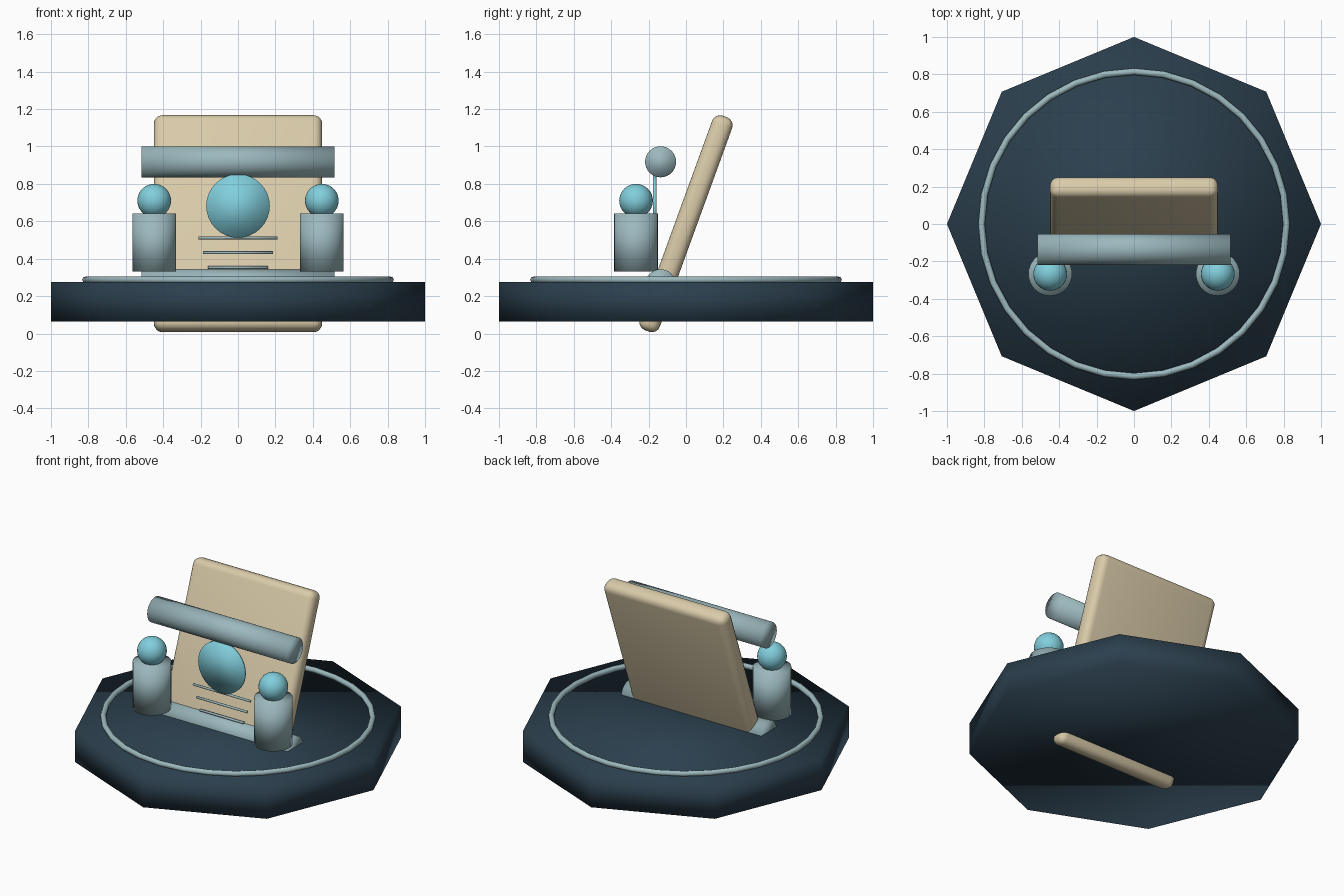
import bpy
from math import radians, pi

if "Cube" in bpy.data.objects:
    bpy.data.objects.remove(bpy.data.objects["Cube"])


def material(name, rgb):
    m = bpy.data.materials.new(name)
    m.diffuse_color = (*rgb, 1)
    m.use_nodes = True
    m.node_tree.nodes["Principled BSDF"].inputs["Base Color"].default_value = m.diffuse_color
    return m


NAVY = material("navy", (0.024, 0.05, 0.075))
STEEL = material("steel", (0.33, 0.48, 0.51))
CYAN = material("cyan", (0.22, 0.62, 0.72))
SAND = material("sand", (0.70, 0.60, 0.40))


def finish(name, mat):
    o = bpy.context.object
    o.name = name
    o.data.materials.append(mat)
    bpy.ops.object.shade_smooth()
    return o


def cylinder(name, mat, loc, r, depth, sides=32, rot=(0, 0, 0)):
    bpy.ops.mesh.primitive_cylinder_add(vertices=sides, radius=r, depth=depth,
                                        location=loc, rotation=rot)
    return finish(name, mat)


ALONG_X = (0, pi / 2, 0)
ALONG_Y = (pi / 2, 0, 0)

# Octagonal base and its inlaid ring
cylinder("base", NAVY, (0, 0, 0.17), 1.0, 0.21, sides=8)
bpy.ops.mesh.primitive_torus_add(major_radius=0.815, minor_radius=0.018,
                                 major_segments=32, minor_segments=8,
                                 location=(0, 0, 0.287))
finish("base_ring", STEEL)

# Leaning rounded slab, passing through the base
bpy.ops.mesh.primitive_cube_add(size=1, location=(0, 0, 0.587))
slab = finish("slab", SAND)
slab.scale = (0.90, 0.114, 1.22)
slab.rotation_euler = (0, 0, 0)
bpy.ops.object.transform_apply(location=False, rotation=False, scale=True)
slab.rotation_euler = (radians(-20), 0, 0)
bevel = slab.modifiers.new("rounding", 'BEVEL')
bevel.width = 0.045
bevel.segments = 4

# Upper and lower rollers
for name, z in (("upper_roller", 0.918), ("lower_roller", 0.26)):
    cylinder(name, STEEL, (0, -0.136, z), 0.083, 1.034, rot=ALONG_X)

# Thin round emblem with three bars beneath
cylinder("front_disc", CYAN, (0, -0.168, 0.682), 0.17, 0.018, rot=ALONG_Y)
for i, half in enumerate((0.211, 0.186, 0.161)):
    cylinder(f"front_bar_{i + 1}", STEEL, (0, -0.168, 0.511 - 0.079 * i),
             0.008, 2 * half, sides=8, rot=ALONG_X)

# Posts with ball tops, either side
for side, x in (("left", -0.448), ("right", 0.448)):
    cylinder(f"{side}_post", STEEL, (x, -0.267, 0.486), 0.117, 0.31)
    bpy.ops.mesh.primitive_uv_sphere_add(segments=32, ring_count=16, radius=0.09,
                                         location=(x, -0.267, 0.71))
    finish(f"{side}_ball", CYAN)
